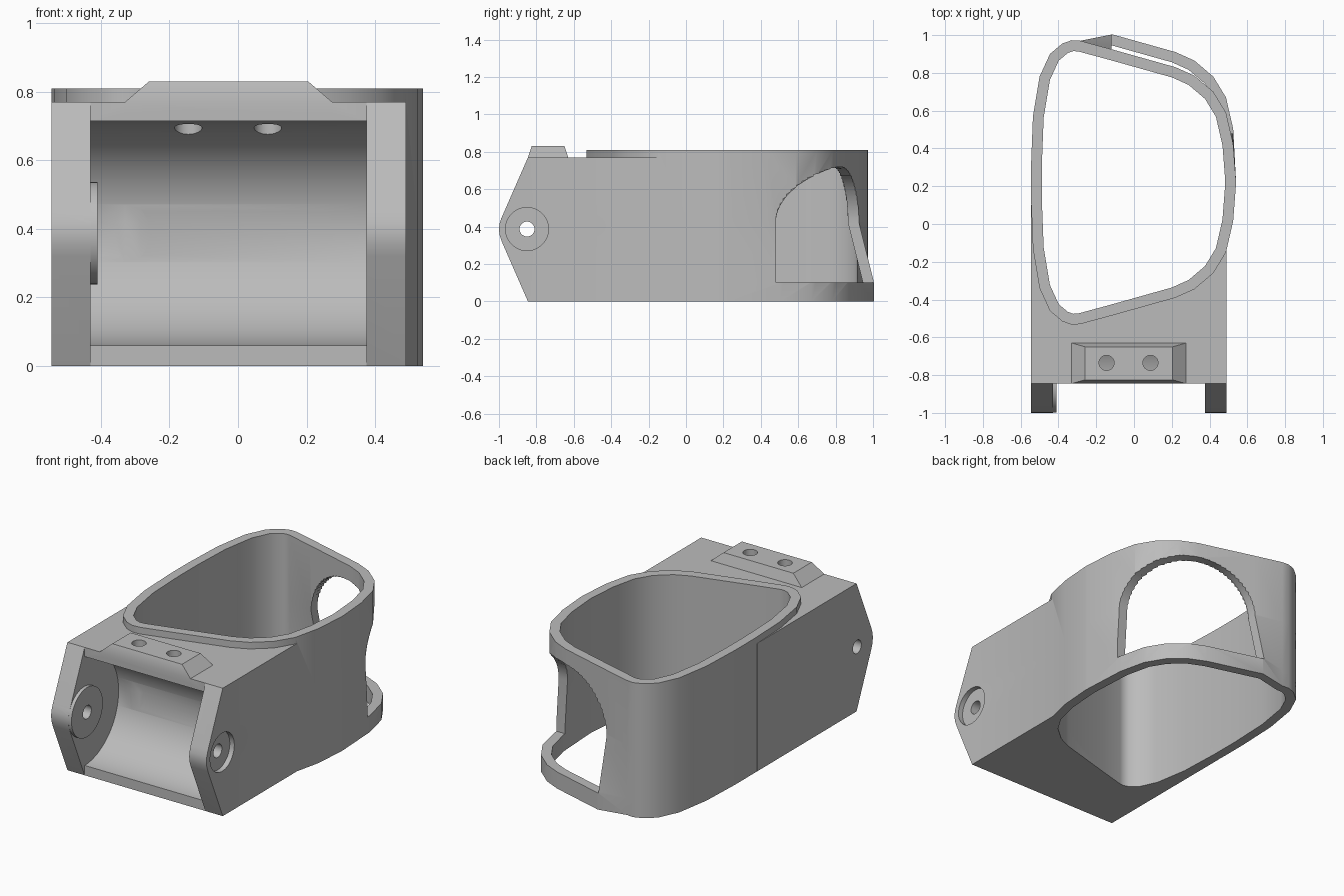
import bpy, bmesh, math
from mathutils import Vector, Matrix

if "Cube" in bpy.data.objects:
    bpy.data.objects.remove(bpy.data.objects["Cube"], do_unlink=True)

grey = bpy.data.materials.new("plain grey")
grey.use_nodes = True
GREY = (0.5, 0.5, 0.5, 1)
grey.diffuse_color = GREY
grey.node_tree.nodes["Principled BSDF"].inputs["Base Color"].default_value = GREY


def finish(name, bm):
    bmesh.ops.recalc_face_normals(bm, faces=bm.faces)
    me = bpy.data.meshes.new(name)
    bm.to_mesh(me)
    bm.free()
    me.materials.append(grey)
    ob = bpy.data.objects.new(name, me)
    bpy.context.collection.objects.link(ob)
    return ob


def loft(name, rings):
    """Closed solid through rings that all have the same number of points."""
    bm = bmesh.new()
    rows = [[bm.verts.new(p) for p in ring] for ring in rings]
    n = len(rows[0])
    for a, b in zip(rows, rows[1:]):
        for i in range(n):
            j = (i + 1) % n
            bm.faces.new((a[i], a[j], b[j], b[i]))
    bm.faces.new(rows[0][::-1])
    bm.faces.new(rows[-1])
    return finish(name, bm)


def box(name, x0, x1, y0, y1, z0, z1):
    return loft(name, [[(x0, y0, z), (x1, y0, z), (x1, y1, z), (x0, y1, z)]
                       for z in (z0, z1)])


def rod(name, axis, start, end, a, b, r, seg=48):
    """Cylinder along x (centre y=a, z=b) or along z (centre x=a, y=b)."""
    rings = []
    for t in (start, end):
        ring = []
        for i in range(seg):
            ang = 2 * math.pi * i / seg
            u, v = a + r * math.cos(ang), b + r * math.sin(ang)
            ring.append((t, u, v) if axis == "x" else (u, v, t))
        rings.append(ring)
    return loft(name, rings)


def combine(target, tool, op):
    mod = target.modifiers.new(op.lower(), "BOOLEAN")
    mod.operation, mod.solver, mod.object = op, "EXACT", tool
    tool.hide_render = True
    bpy.context.view_layer.objects.active = target
    bpy.ops.object.modifier_apply(modifier=mod.name)
    bpy.data.objects.remove(tool, do_unlink=True)


# Sleeve outline: front half, mirrored to the back about y = MID
MID = 0.22
front = [(-.545, .13), (-.535, -.13), (-.5, -.34), (-.445, -.46), (-.38, -.515),
         (-.33, -.533), (-.285, -.53), (-.115, -.484), (.22, -.39), (.32, -.345),
         (.42, -.26), (.487, -.15), (.525, .015), (.54, .21)]
outline = [Vector(p) for p in front]
outline += [Vector((x, 2 * MID - y)) for x, y in reversed(front)]


def inset(points, d):
    result = []
    for i, p in enumerate(points):
        e1 = (p - points[i - 1]).normalized()
        e2 = (points[(i + 1) % len(points)] - p).normalized()
        n1, n2 = Vector((-e1.y, e1.x)), Vector((-e2.y, e2.x))
        m = (n1 + n2).normalized()
        result.append(p + m * d / m.dot(n1))
    return result


def clamp(v):
    return max(0, min(1, v))


# The back corner of the sleeve flares backwards near the bottom
flare = [clamp((p.x + .285) / .17) * clamp((p.y - .23) / .15) * .08 for p in outline]


def sleeve(name, points, bottom, top):
    levels = [(bottom, 1), (.1, 1), (.42, 0), (top, 0)]
    return loft(name, [[(p.x, p.y + f * k, z) for p, f in zip(points, flare)]
                       for z, k in levels])


# Housing block with pointed side arms
PY, PZ = -.85, .387
side = [(.1, 0), (.1, .77), (-.845, .77), (-.985, .45), (-.997, .415), (-1, .387),
        (-.997, .355), (-.985, .32), (-.845, 0)]
housing = loft("housing", [[(x, y, z) for y, z in side] for x in (-.545, .49)])

# Roller pocket between the arms
combine(housing, box("pocket_gap", -.43, .375, -1.2, -.845, -.1, .9), "DIFFERENCE")
combine(housing, rod("pocket", "x", -.43, .375, PY, PZ, .328, 96), "DIFFERENCE")

# Sleeve walls and opening
combine(housing, sleeve("sleeve_wall", outline, 0, .81), "UNION")
combine(housing, sleeve("sleeve_bore", inset(outline, .057), -.05, .9), "DIFFERENCE")

# Raised pad with sloping sides
pad = loft("pad", [[(x0, y0, z), (x1, y0, z), (x1, y1, z), (x0, y1, z)]
                   for x0, x1, y0, y1, z in [(-.33, .275, -.845, -.63, .74),
                                             (-.33, .275, -.845, -.63, .77),
                                             (-.26, .205, -.825, -.65, .83)]])
combine(housing, pad, "UNION")
for x in (-.145, .087):
    combine(housing, rod("screw_hole", "z", .55, .95, x, -.735, .04, 32), "DIFFERENCE")

# Boss inside one arm, shallow seat outside the other, pivot hole through both
combine(housing, rod("boss", "x", -.45, -.41, PY, PZ, .149, 64), "UNION")
combine(housing, rod("seat", "x", .46, .6, PY, PZ, .115, 64), "DIFFERENCE")
for x0, x1 in ((-.6, -.35), (.3, .6)):
    combine(housing, rod("pivot_hole", "x", x0, x1, PY, PZ, .04, 32), "DIFFERENCE")

# Arched window wrapped round the back corner
steps = 32
rings = []
for i in range(steps + 1):
    s = -math.cos(math.pi * i / steps)
    ang = math.radians(45 + 45 * s)
    h = .42 + .3 * math.sqrt(max(0, 1 - s * s))
    c, d = math.cos(ang), math.sin(ang)
    rings.append([(-.12 + r * c, .48 + r * d, z)
                  for r, z in ((.05, .1), (1.2, .1), (1.2, h), (.05, h))])
combine(housing, loft("window", rings), "DIFFERENCE")

# Smooth curved walls, keep edges sharp
bpy.ops.object.select_all(action="DESELECT")
housing.select_set(True)
bpy.context.view_layer.objects.active = housing
bpy.ops.object.shade_smooth_by_angle(angle=math.radians(28))
